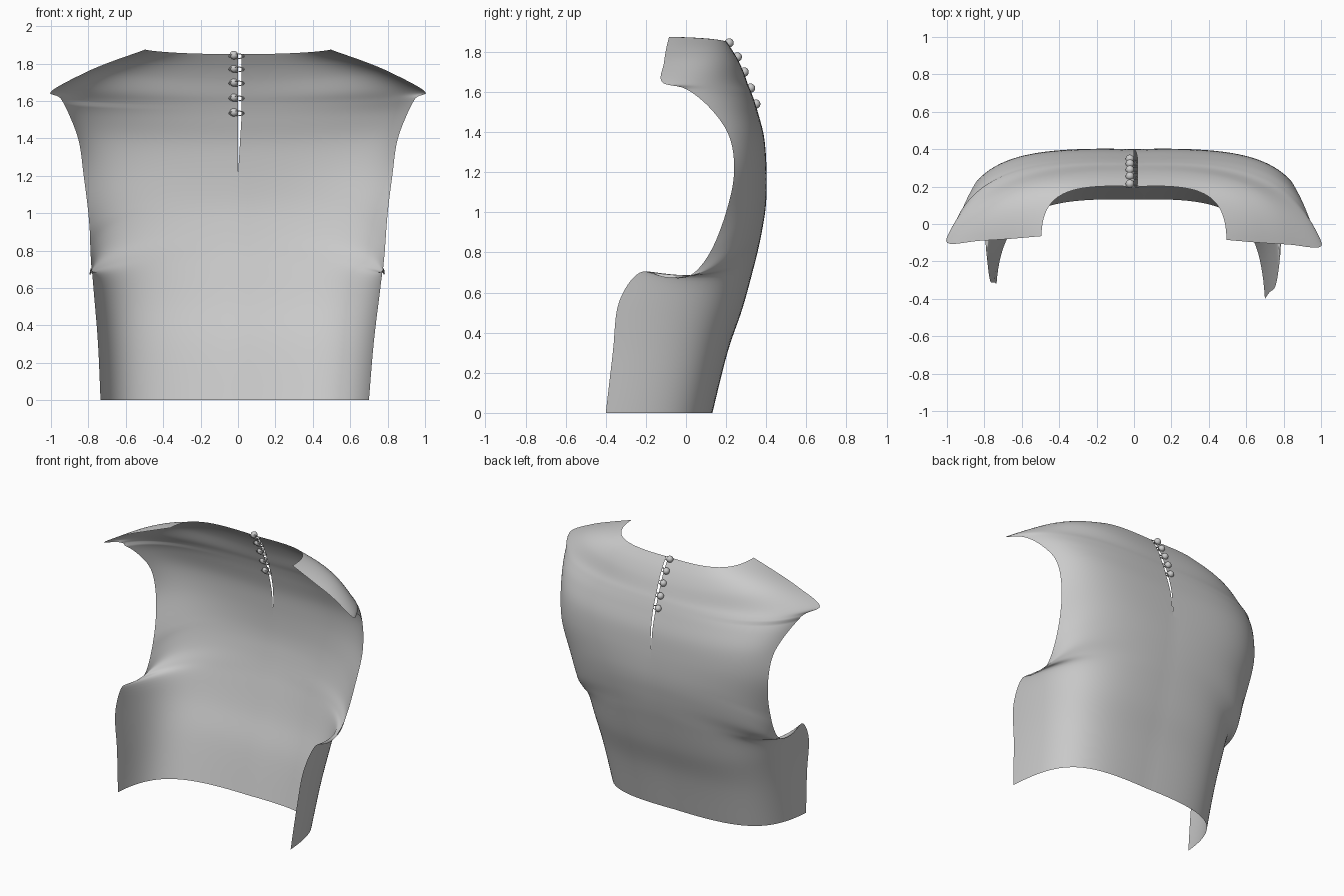
import bpy, bmesh, math
from mathutils import Vector

if "Cube" in bpy.data.objects:
    bpy.data.objects.remove(bpy.data.objects["Cube"])

# Rows from hem to neckline: centre z, centre y, first handle x,
# second handle (x, y, z), outer edge (x, y, z)
ROWS = [
    (0, .13, .52, .67, .07, 0, .70, -.40, 0),
    (.30, .205, .55, .71, .14, .30, .725, -.365, .30),
    (.52, .28, .57, .75, .20, .52, .755, -.335, .55),
    (.72, .335, .56, .77, .22, .62, .775, -.23, .70),
    (.82, .36, .55, .80, .22, .68, .785, -.10, .675),
    (.92, .38, .53, .78, .27, .78, .775, .02, .685),
    (1.02, .395, .50, .73, .32, .92, .785, .12, .80),
    (1.12, .40, .48, .68, .36, 1.06, .80, .20, 1.0),
    (1.25, .397, .48, .68, .38, 1.24, .825, .24, 1.2),
    (1.38, .385, .48, .72, .37, 1.40, .85, .215, 1.38),
    (1.50, .355, .48, .78, .33, 1.52, .90, .12, 1.52),
    (1.58, .33, .48, .82, .29, 1.60, .95, 0, 1.615),
    (1.63, .31, .48, .85, .25, 1.68, 1.0, -.12, 1.65),
    (1.71, .28, .45, .78, .23, 1.78, .83, -.11, 1.745),
    (1.78, .245, .42, .66, .20, 1.84, .67, -.10, 1.81),
    (1.85, .20, .35, .49, .17, 1.87, .495, -.085, 1.875),
]
SUB, COLS = 6, 28


def catmull(a, b, c, d, t):
    return .5 * (2*b + (c-a)*t + (2*a-5*b+4*c-d)*t*t + (3*b-a-3*c+d)*t**3)


def sample_rows():
    n = len(ROWS)
    for i in range(n - 1):
        quad = [ROWS[max(0, i-1)], ROWS[i], ROWS[i+1], ROWS[min(n-1, i+2)]]
        for s in range(SUB):
            yield [catmull(*p, s / SUB) for p in zip(*quad)]
    yield list(ROWS[-1])


def row_points(r, side):
    zc, yc, hx, x2, y2, z2, x3, y3, z3 = r
    # the back opening is a narrow wedge on the right half only
    gap = .018 * min(1, max(0, (zc - 1.2) / .3)) if side > 0 else 0
    if side < 0:  # the left seam sits slightly further out and back
        k = max(0, 1 - z3 / .9)
        x2, x3, y3 = x2 + .035*k, x3 + .035*k, y3 + .08*k
        if z3 > 1.6:
            y3 += .02
    p = [Vector(v) for v in ((gap, yc, zc), (hx, yc + .015, zc),
                             (x2, y2, z2), (x3, y3, z3))]
    for j in range(COLS + 1):
        t = j / COLS
        q = p[0]*(1-t)**3 + p[1]*3*t*(1-t)**2 + p[2]*3*t*t*(1-t) + p[3]*t**3
        yield (q.x * side, q.y, max(0, q.z))


# Garment back panel
bm = bmesh.new()
for side in (1, -1):
    grid = [[bm.verts.new(c) for c in row_points(r, side)] for r in sample_rows()]
    for a, b in zip(grid, grid[1:]):
        for j in range(COLS):
            f = [a[j], b[j], b[j+1], a[j+1]]
            bm.faces.new(f if side > 0 else f[::-1])
bmesh.ops.remove_doubles(bm, verts=bm.verts, dist=.0003)
bmesh.ops.recalc_face_normals(bm, faces=bm.faces)
bm.faces.ensure_lookup_table()
mid = min(bm.faces, key=lambda f: (f.calc_center_median() - Vector((0, .4, 1.1))).length)
if mid.normal.y < 0:
    bmesh.ops.reverse_faces(bm, faces=bm.faces)
me = bpy.data.meshes.new("back_panel")
bm.to_mesh(me)
bm.free()
panel = bpy.data.objects.new("back_panel", me)
bpy.context.collection.objects.link(panel)
for poly in me.polygons:
    poly.use_smooth = True

# Round buttons with thin loops across the opening
for i, (y, z) in enumerate([(.215, 1.845), (.256, 1.775), (.29, 1.70),
                            (.322, 1.62), (.348, 1.54)]):
    bpy.ops.mesh.primitive_uv_sphere_add(segments=16, ring_count=10, radius=.023,
                                         location=(-.022, y, z))
    bpy.context.object.name = f"button_{i+1}"
    bpy.ops.object.shade_smooth()
    bpy.ops.mesh.primitive_torus_add(major_radius=.03, minor_radius=.004,
                                     major_segments=20, minor_segments=6,
                                     location=(-.008, y - .012, z - .006),
                                     rotation=(math.radians(-65), 0, 0))
    loop = bpy.context.object
    loop.name = f"button_loop_{i+1}"
    loop.scale = (1.25, .5, 1)
    bpy.ops.object.shade_smooth()
